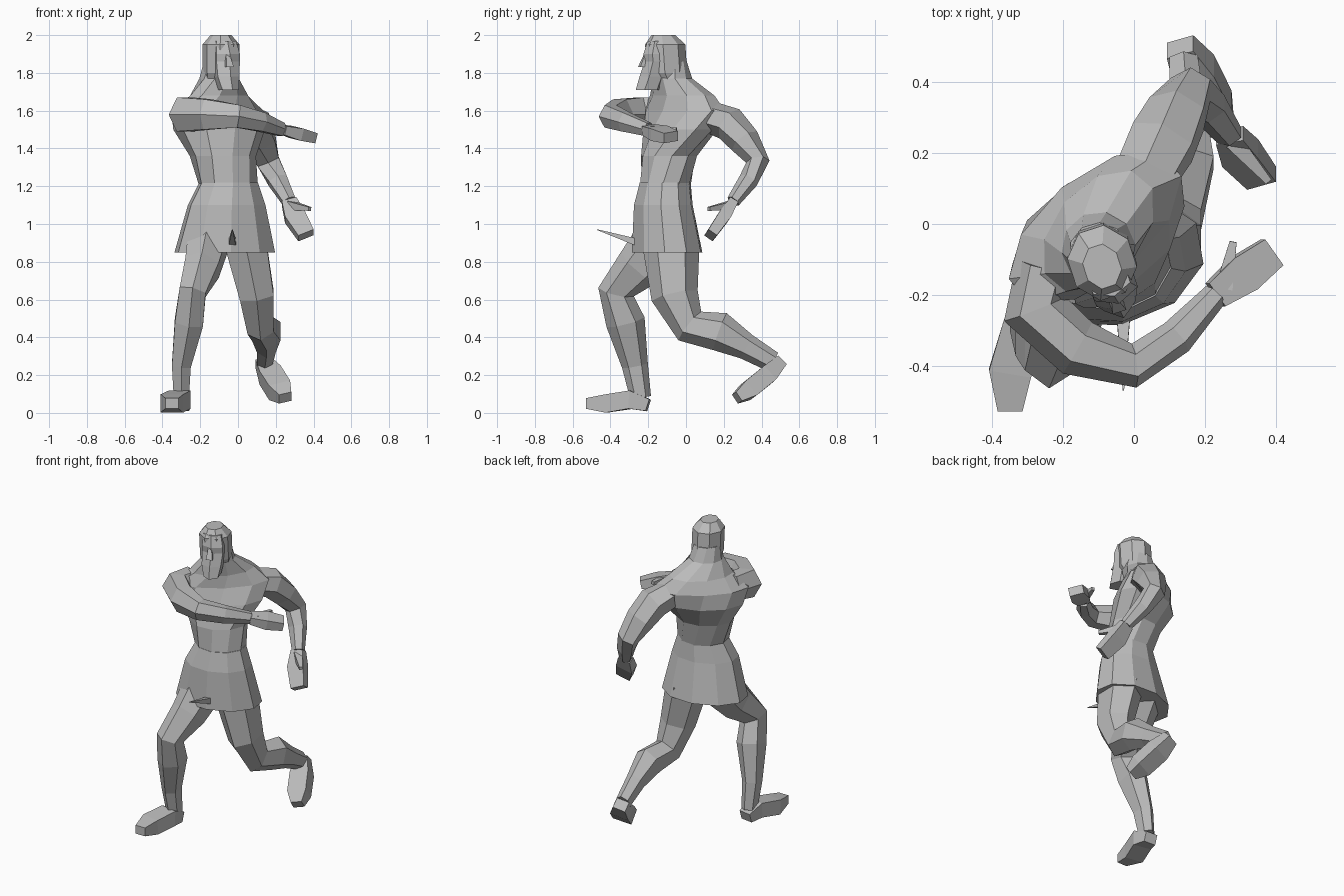
import bpy, bmesh, math
from mathutils import Vector

cube = bpy.data.objects.get("Cube")
if cube:
    bpy.data.objects.remove(cube, do_unlink=True)

clay = bpy.data.materials.new("plain_grey")
clay.use_nodes = True
grey = (0.5, 0.5, 0.5, 1)
clay.diffuse_color = grey
clay.node_tree.nodes["Principled BSDF"].inputs["Base Color"].default_value = grey

ACROSS = Vector((1, 0, 0))
DEEP = Vector((0, 1, 0))
UP = Vector((0, 0, 1))


def polygon_ring(center, width_vector, depth_vector, sides):
    """Points of a polygon whose flats touch the box spanned by the vectors."""
    grow = 1 / math.cos(math.pi / sides)
    points = []
    for index in range(sides):
        angle = math.tau * (index + 0.5) / sides
        offset = width_vector * math.cos(angle) + depth_vector * math.sin(angle)
        points.append(center + offset * grow)
    return points


def loft(name, rings):
    """Skin a closed, flat-shaded solid over a list of rings."""
    bm = bmesh.new()
    loops = [[bm.verts.new(point) for point in ring] for ring in rings]
    count = len(loops[0])
    for lower, upper in zip(loops, loops[1:]):
        for index in range(count):
            following = (index + 1) % count
            bm.faces.new((lower[index], lower[following],
                          upper[following], upper[index]))
    bm.faces.new(loops[0][::-1])
    bm.faces.new(loops[-1])
    bmesh.ops.recalc_face_normals(bm, faces=bm.faces)
    mesh = bpy.data.meshes.new(name)
    bm.to_mesh(mesh)
    bm.free()
    mesh.materials.append(clay)
    part = bpy.data.objects.new(name, mesh)
    bpy.context.collection.objects.link(part)


def stack(name, slices, sides, yaw, twist=0):
    """Level slices (x, y, z, half width, half depth), turning by twist in all."""
    rings = []
    for index, (x, y, z, width, depth) in enumerate(slices):
        turn = math.radians(yaw + twist * index / (len(slices) - 1))
        facing = Vector((math.cos(turn), math.sin(turn), 0))
        rings.append(polygon_ring(Vector((x, y, z)), facing * width,
                                  UP.cross(facing) * depth, sides))
    loft(name, rings)


def limb(name, joints, radii, side_axis, flatness=1, sides=6):
    """Rings square to a path of joints, with one radius for each joint."""
    centers = [Vector(joint) for joint in joints]
    last = len(centers) - 1
    rings = []
    for index, (center, radius) in enumerate(zip(centers, radii)):
        ahead = centers[min(index + 1, last)]
        behind = centers[max(index - 1, 0)]
        along = (ahead - behind).normalized()
        side = (side_axis - along * side_axis.dot(along)).normalized()
        rings.append(polygon_ring(center, side * radius,
                                  along.cross(side) * radius * flatness, sides))
    loft(name, rings)


def leg(side_name, joints, foot_joints):
    """Hip, thigh, knee, calf, shin and ankle; then heel to toe."""
    leg_radii = (.11, .09, .07, .075, .05, .04)
    foot_radii = (.04, .06, .06, .035)
    limb(side_name + "_leg", joints, leg_radii, ACROSS, flatness=1.2)
    limb(side_name + "_foot", foot_joints, foot_radii, ACROSS, flatness=.8, sides=4)


def arm(side_name, joints, palm, fingertips, thumb_tip, arm_axis, palm_axis):
    """Shoulder to wrist, then a flat hand with a pointed thumb."""
    arm_radii = (.08, .09, .08, .06, .05, .035)
    wrist = joints[-1]
    limb(side_name + "_arm", joints, arm_radii, arm_axis, flatness=.9)
    limb(side_name + "_hand", (wrist, palm, fingertips), (.04, .055, .045),
         palm_axis, flatness=.6, sides=4)
    thumb_root = Vector(wrist).lerp(Vector(palm), .3)
    limb(side_name + "_thumb", (thumb_root, thumb_tip), (.025, .01), UP, sides=4)


# Torso and neck, twisting from the waist so the right shoulder swings forward
stack("torso", [
    (-.05, -.11, 1.2, .15, .13),
    (-.08, -.09, 1.36, .17, .14),
    (-.1, -.03, 1.5, .25, .16),
    (-.11, -.01, 1.6, .28, .14),
    (-.1, -.02, 1.68, .19, .12),
    (-.1, -.07, 1.77, .1, .1),
    (-.1, -.08, 1.86, .08, .08),
], sides=10, yaw=10, twist=60)

# Flared kilt
stack("kilt", [
    (-.07, -.1, .85, .26, .18),
    (-.06, -.12, 1.1, .2, .15),
    (-.05, -.11, 1.22, .15, .13),
], sides=10, yaw=10)

# Thin pin standing out from the kilt front
limb("kilt_pin", [(-.03, -.25, .9), (-.03, -.47, .97)], (.02, .002), ACROSS, sides=4)

# Head, with a bearded face and a nose turned the same way
HEAD_YAW = 18
stack("head", [
    (-.1, -.07, 1.72, .07, .08),
    (-.09, -.1, 1.8, .09, .1),
    (-.09, -.11, 1.95, .09, .1),
    (-.09, -.12, 2, .05, .06),
], sides=8, yaw=HEAD_YAW)
stack("face", [
    (-.05, -.2, 1.71, .045, .06),
    (-.06, -.18, 1.78, .06, .06),
    (-.06, -.17, 1.86, .065, .045),
    (-.06, -.17, 1.9, .065, .05),
    (-.07, -.16, 1.97, .055, .04),
], sides=6, yaw=HEAD_YAW)
stack("nose", [
    (-.05, -.22, 1.83, .02, .03),
    (-.06, -.2, 1.9, .01, .02),
], sides=4, yaw=HEAD_YAW)

# Right arm folded across the chest, left arm swung back
arm("right", [
    (-.25, -.12, 1.59), (-.28, -.24, 1.58), (-.16, -.35, 1.58),
    (0, -.4, 1.57), (.12, -.32, 1.54), (.23, -.2, 1.5),
], (.31, -.14, 1.48), (.39, -.08, 1.46), (.28, -.05, 1.5), UP, DEEP)
arm("left", [
    (.02, .12, 1.57), (.08, .23, 1.53), (.12, .31, 1.44),
    (.16, .38, 1.33), (.21, .33, 1.23), (.27, .25, 1.12),
], (.3, .2, 1.04), (.36, .13, .94), (.38, .12, 1.08), ACROSS, ACROSS)

# Right leg stepping forward, left leg trailing with a bent knee
leg("right", [
    (-.15, -.1, .95), (-.19, -.25, .77), (-.24, -.37, .64),
    (-.26, -.32, .48), (-.3, -.27, .25), (-.3, -.24, .08),
], [(-.3, -.2, .04), (-.31, -.29, .07), (-.35, -.42, .05), (-.35, -.53, .05)])
leg("left", [
    (.04, -.08, .9), (.1, -.06, .62), (.12, .02, .46),
    (.15, .18, .43), (.15, .32, .35), (.14, .46, .27),
], [(.13, .5, .27), (.17, .43, .2), (.22, .33, .12), (.25, .27, .08)])
